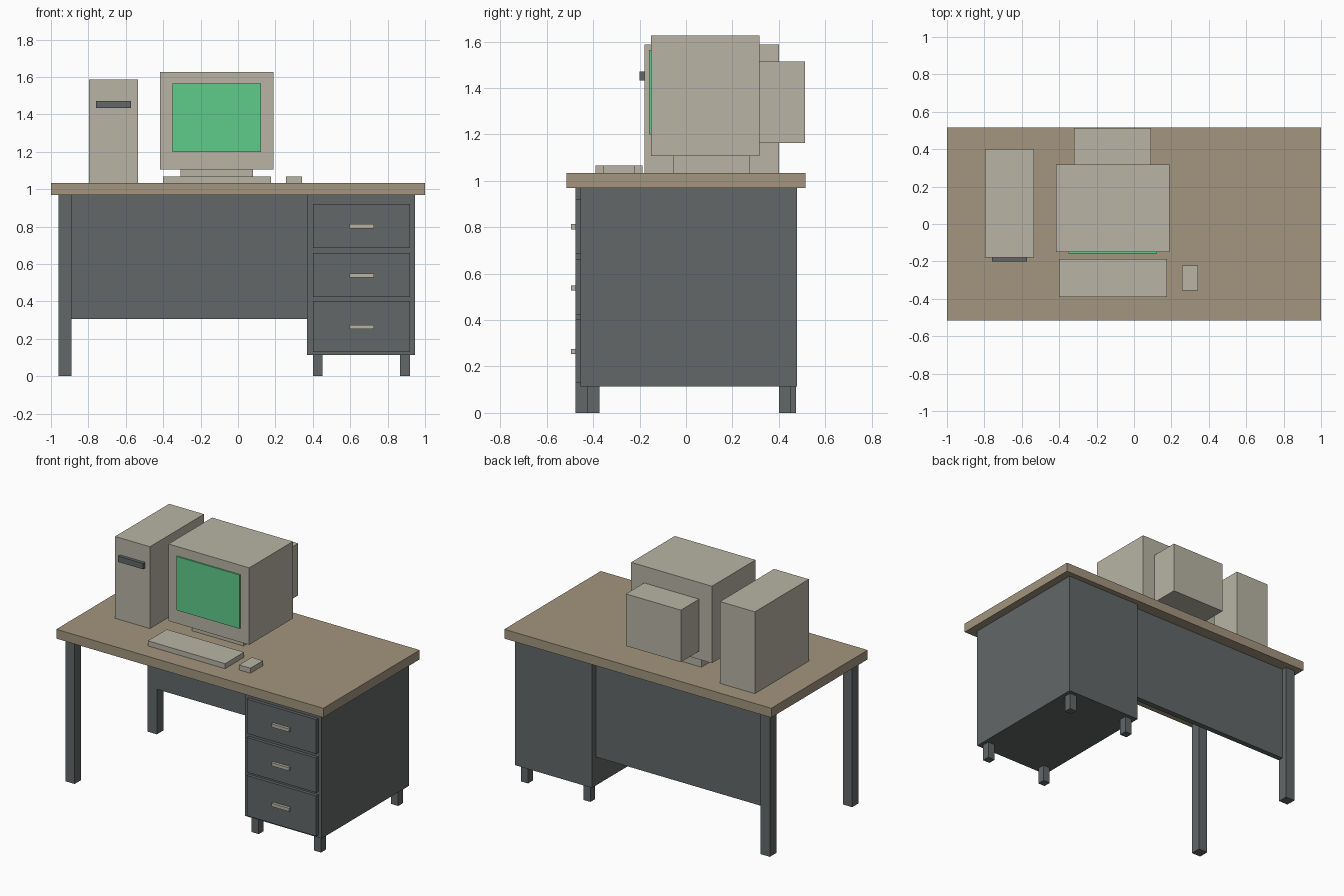
import bpy
import bmesh
from mathutils import Matrix, Vector

cube = bpy.data.objects.get("Cube")
if cube:
    bpy.data.objects.remove(cube, do_unlink=True)


def material(name, rgb):
    mat = bpy.data.materials.new(name)
    mat.use_nodes = True
    mat.diffuse_color = (*rgb, 1)
    mat.node_tree.nodes["Principled BSDF"].inputs["Base Color"].default_value = (*rgb, 1)
    return mat


BEIGE = material("beige plastic", (0.479, 0.456, 0.376))
WOOD = material("tan wood", (0.366, 0.301, 0.209))
STEEL = material("grey steel", (0.125, 0.136, 0.138))
GREEN = material("green screen", (0.112, 0.604, 0.25))


def box(name, x, y, z, mat):
    """Box spanning the given (low, high) range on each axis."""
    spans = (x, y, z)
    size = Vector([hi - lo for lo, hi in spans])
    centre = Vector([(hi + lo) / 2 for lo, hi in spans])
    bm = bmesh.new()
    bmesh.ops.create_cube(bm, size=1, matrix=Matrix.Diagonal(size).to_4x4())
    mesh = bpy.data.meshes.new(name)
    bm.to_mesh(mesh)
    bm.free()
    mesh.materials.append(mat)
    obj = bpy.data.objects.new(name, mesh)
    obj.location = centre
    bpy.context.collection.objects.link(obj)
    return obj


TOP = 1.033      # work surface height
UNDER = 0.97     # underside of the desktop

# Desk
box("desktop", (-1, 1), (-0.516, 0.516), (UNDER, TOP), WOOD)
box("modesty_panel", (-0.89, 0.37), (0.4, 0.437), (0.307, UNDER), STEEL)
for side, y in (("front", -0.477), ("back", 0.403)):
    box(side + "_leg", (-0.96, -0.89), (y, y + 0.07), (0, UNDER), STEEL)

# Drawer cabinet with short feet
box("drawer_cabinet", (0.37, 0.945), (-0.455, 0.478), (0.113, UNDER), STEEL)
for x in (0.4, 0.867):
    for y in (-0.425, 0.4):
        box("cabinet_foot", (x, x + 0.053), (y, y + 0.052), (0, 0.113), STEEL)

# Drawer fronts and pulls
for low, high, pull in ((0.687, 0.92, 0.802), (0.425, 0.66, 0.539), (0.13, 0.403, 0.264)):
    box("drawer_front", (0.4, 0.92), (-0.477, -0.455), (low, high), STEEL)
    box("drawer_handle", (0.597, 0.728), (-0.496, -0.477), (pull - 0.011, pull + 0.011), BEIGE)

# Computer tower
box("computer_tower", (-0.796, -0.535), (-0.178, 0.4), (TOP, 1.587), BEIGE)
box("disk_drive", (-0.76, -0.571), (-0.2, -0.178), (1.433, 1.472), STEEL)

# Monitor
box("monitor_stand", (-0.307, 0.08), (-0.056, 0.273), (TOP, 1.106), BEIGE)
box("monitor_case", (-0.416, 0.189), (-0.15, 0.317), (1.106, 1.627), BEIGE)
box("monitor_back", (-0.32, 0.092), (0.317, 0.512), (1.162, 1.514), BEIGE)
box("monitor_screen", (-0.35, 0.122), (-0.159, -0.15), (1.2, 1.564), GREEN)

# Keyboard and mouse
box("keyboard", (-0.402, 0.177), (-0.391, -0.187), (TOP, 1.067), BEIGE)
box("mouse", (0.257, 0.342), (-0.356, -0.221), (TOP, 1.067), BEIGE)
